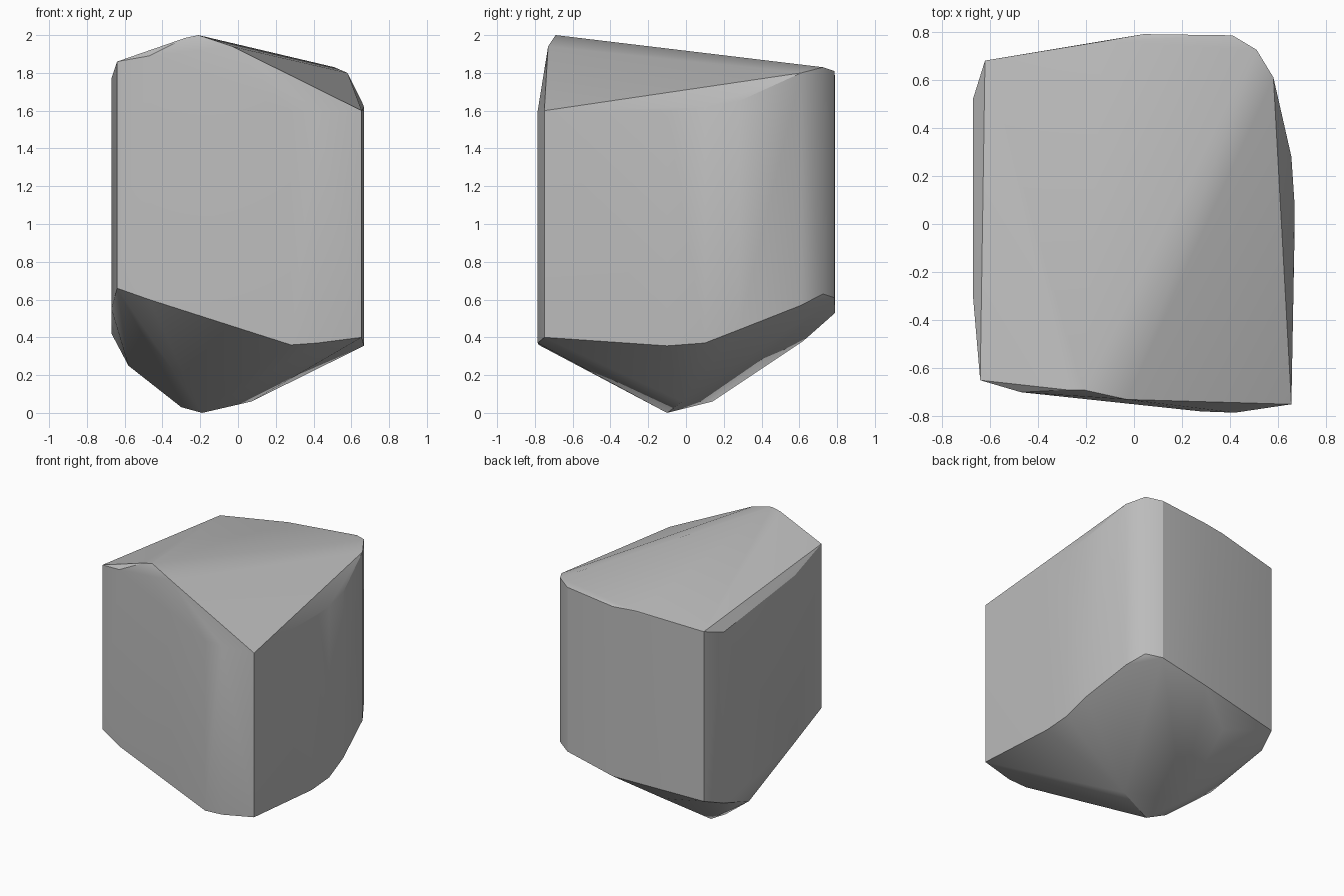
import bpy, bmesh, math

cube = bpy.data.objects.get("Cube")
if cube:
    bpy.data.objects.remove(cube, do_unlink=True)

grey = bpy.data.materials.new("stone_grey")
grey.use_nodes = True
colour = (0.5, 0.5, 0.5, 1)
grey.diffuse_color = colour
grey.node_tree.nodes["Principled BSDF"].inputs["Base Color"].default_value = colour

# Upright edges of the walls: x, y, bottom, top
uprights = [
    (-.64, -.65, .66, 1.86), (-.47, -.7, .6, 1.89), (.28, -.78, .36, 1.6),
    (.42, -.785, .37, 1.6), (.655, -.75, .4, 1.6), (.667, -.1, .355, 1.6),
    (.667, .1, .37, 1.62), (.655, .28, .44, 1.65), (.58, .61, .57, 1.8),
    (.51, .725, .63, 1.83), (.41, .785, .61, 1.81), (.04, .79, .53, 1.77),
    (-.13, .76, .53, 1.77), (-.62, .68, .48, 1.72), (-.67, .52, .42, 1.67),
    (-.67, -.3, .55, 1.77),
]
# Peak of the sloping top and rounded tip of the underside
peak = [(-.21, -.69, 2), (-.28, -.69, 1.985), (-.03, -.73, 1.94)]
tip = [(-.19, -.1, 0), (-.3, -.03, .03), (-.3, .14, .06), (.07, -.02, .06),
       (-.58, .1, .25), (-.25, .62, .38)]

bm = bmesh.new()
for x, y, low, high in uprights:
    bm.verts.new((x, y, low))
    bm.verts.new((x, y, high))
for p in peak + tip:
    bm.verts.new(p)

# Wrap the points in one convex faceted stone
hull = bmesh.ops.convex_hull(bm, input=bm.verts)
spare = {g for g in hull["geom_interior"] + hull["geom_unused"]
         if isinstance(g, bmesh.types.BMVert)}
bmesh.ops.delete(bm, geom=list(spare), context='VERTS')
bmesh.ops.recalc_face_normals(bm, faces=bm.faces)

mesh = bpy.data.meshes.new("stone")
bm.to_mesh(mesh)
bm.free()
mesh.materials.append(grey)
stone = bpy.data.objects.new("stone", mesh)
bpy.context.collection.objects.link(stone)

# Soft facets with crisp outer edges
bpy.ops.object.select_all(action='DESELECT')
stone.select_set(True)
bpy.context.view_layer.objects.active = stone
bpy.ops.object.shade_smooth_by_angle(angle=math.radians(30))
